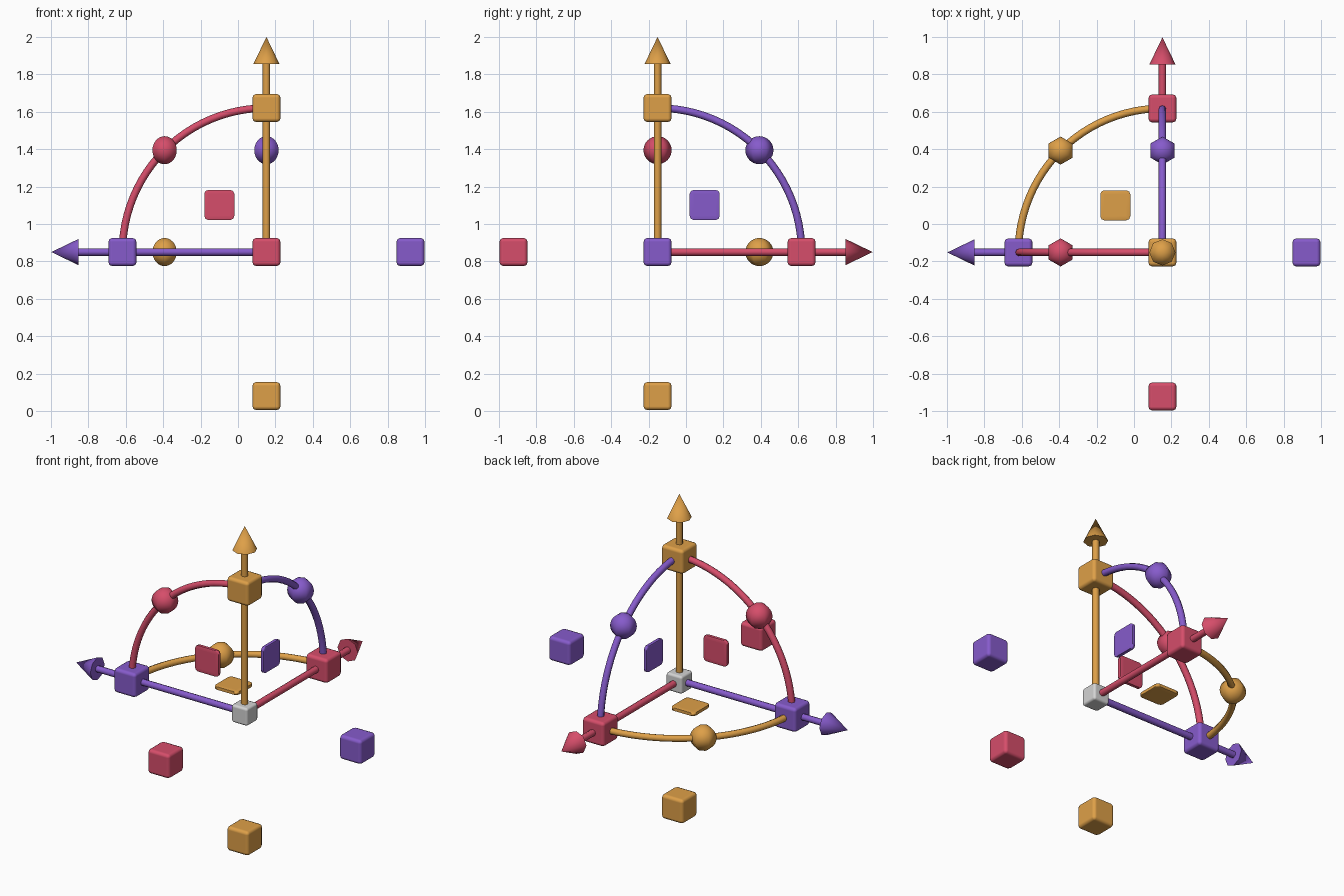
import bpy
from math import sin, cos, pi, radians
from mathutils import Vector

if "Cube" in bpy.data.objects:
    bpy.data.objects.remove(bpy.data.objects["Cube"])


def material(name, rgb):
    m = bpy.data.materials.new(name)
    m.use_nodes = True
    m.diffuse_color = (*rgb, 1)
    m.node_tree.nodes["Principled BSDF"].inputs["Base Color"].default_value = (*rgb, 1)
    return m


RED = material("red", (0.67, 0.075, 0.145))
PURPLE = material("purple", (0.24, 0.105, 0.60))
GOLD = material("gold", (0.73, 0.35, 0.065))
GREY = material("light grey", (0.65, 0.65, 0.65))

ORIGIN = Vector((0.152, -0.152, 0.85))
REACH = 0.77      # distance of handles and arcs from the origin
TIP = 1.15        # distance of the arrow tips
CONE = 0.145      # length of an arrow head
TUBE = 0.02       # radius of shafts and arcs


def finish(name, mat, angle=180):
    ob = bpy.context.object
    ob.name = name
    ob.data.materials.append(mat)
    bpy.ops.object.shade_smooth_by_angle(angle=radians(angle))
    return ob


def block(name, mat, centre, size, bevel=0.02):
    """Box with rounded edges."""
    bpy.ops.mesh.primitive_cube_add(size=1, location=centre)
    bpy.context.object.scale = size
    bpy.ops.object.transform_apply(location=False, rotation=False, scale=True)
    ob = finish(name, mat)
    mod = ob.modifiers.new("rounded edges", "BEVEL")
    mod.width, mod.segments = bevel, 2
    mod.harden_normals = True


def arc(name, mat, a, b):
    """Quarter-circle tube from axis a to axis b."""
    curve = bpy.data.curves.new(name, "CURVE")
    curve.dimensions = "3D"
    curve.bevel_depth = TUBE
    curve.bevel_resolution = 2
    curve.use_fill_caps = True
    steps = 24
    spline = curve.splines.new("POLY")
    spline.points.add(steps)
    for i, point in enumerate(spline.points):
        t = i / steps * pi / 2
        point.co = (*(ORIGIN + REACH * (a * cos(t) + b * sin(t))), 1)
    spline.use_smooth = True
    curve.materials.append(mat)
    bpy.context.collection.objects.link(bpy.data.objects.new(name, curve))


AXES = [
    ("right", PURPLE, Vector((-1, 0, 0))),
    ("back", RED, Vector((0, 1, 0))),
    ("up", GOLD, Vector((0, 0, 1))),
]

# Centre block
block("centre_block", GREY, ORIGIN, (0.11,) * 3, 0.015)

for i, (label, mat, d) in enumerate(AXES):
    turn = d.to_track_quat("Z", "Y").to_euler()

    # Arrow shaft and head
    length = TIP - CONE
    bpy.ops.mesh.primitive_cylinder_add(vertices=8, radius=TUBE, depth=length,
                                        location=ORIGIN + d * length / 2, rotation=turn)
    finish(label + "_shaft", mat, 60)
    bpy.ops.mesh.primitive_cone_add(vertices=8, radius1=0.07, depth=CONE,
                                    location=ORIGIN + d * (TIP - CONE / 2), rotation=turn)
    finish(label + "_arrow_head", mat, 60)

    # Scale handles on both sides of the centre
    block(label + "_handle", mat, ORIGIN + d * REACH, (0.15,) * 3)
    block(label + "_opposite_handle", mat, ORIGIN - d * REACH, (0.15,) * 3)

    # Arc, ball and plate in the plane across this axis
    a, b = AXES[i - 2][2], AXES[i - 1][2]
    arc(label + "_arc", mat, a, b)
    bpy.ops.mesh.primitive_uv_sphere_add(segments=6, ring_count=16, radius=0.075,
                                         location=ORIGIN + (a + b) * REACH * cos(pi / 4))
    finish(label + "_ball", mat)
    size = [0.025 if abs(c) > 0.5 else 0.16 for c in d]
    bpy.ops.mesh.primitive_cube_add(size=0.16, location=ORIGIN + (a + b) * 0.252)
    plate = finish(label + "_plate", mat, 30)
    mod = plate.modifiers.new("rounded edges", "BEVEL")
    mod.width, mod.segments = 0.02, 2
    plate.scale = [s / 0.16 for s in size]
